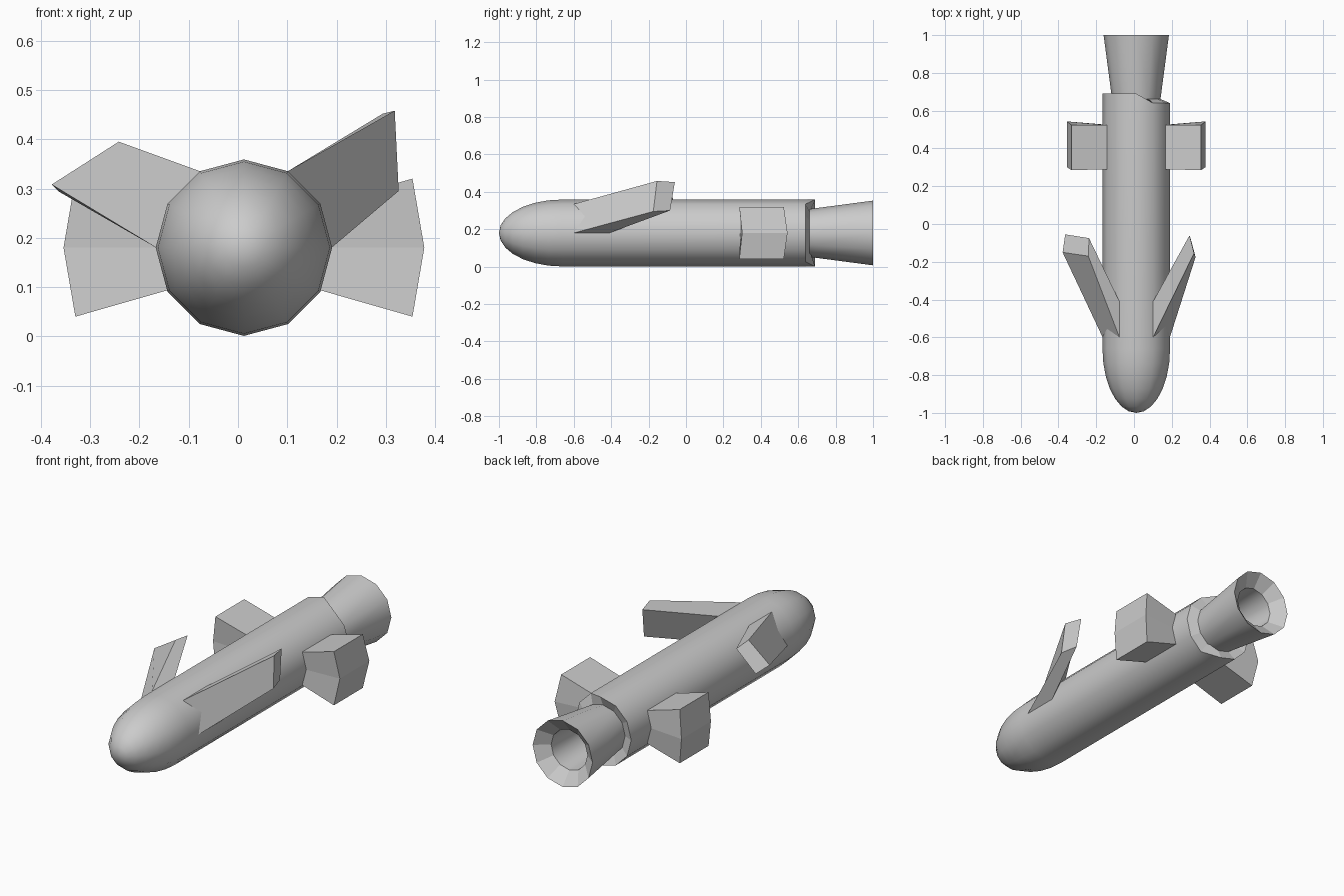
import bpy, bmesh, math
from mathutils import Vector

if "Cube" in bpy.data.objects:
    bpy.data.objects.remove(bpy.data.objects["Cube"])

CX, CZ, R, SIDES = 0.012, 0.18, 0.179, 12


def add_mesh(name, bm, smooth=False, flat_tag=None):
    bmesh.ops.recalc_face_normals(bm, faces=bm.faces)
    mesh = bpy.data.meshes.new(name)
    bm.to_mesh(mesh)
    bm.free()
    obj = bpy.data.objects.new(name, mesh)
    bpy.context.collection.objects.link(obj)
    if smooth:
        mesh.shade_smooth()
        mesh.set_sharp_from_angle(angle=math.radians(36))
    for p in mesh.polygons:
        if p.material_index == 1:      # index 1 only tags facets kept flat
            p.use_smooth = False
            p.material_index = 0
    return obj


def ring(bm, r, y):
    """Ring of points around the long axis; y may depend on the angle."""
    pts = []
    for i in range(SIDES):
        a = 2 * math.pi * i / SIDES
        yy = y(math.cos(a)) if callable(y) else y
        pts.append(bm.verts.new((CX + r * math.cos(a), yy, CZ + r * math.sin(a))))
    return pts


def lathe(name, profile, flat_segments=(), start_tip=None, cap_end=False):
    bm = bmesh.new()
    rings = [ring(bm, r, y) for r, y in profile]
    for s, (a, b) in enumerate(zip(rings, rings[1:])):
        for i in range(SIDES):
            j = (i + 1) % SIDES
            f = bm.faces.new((a[i], a[j], b[j], b[i]))
            f.material_index = 1 if s in flat_segments else 0
    if start_tip is not None:
        tip = bm.verts.new((CX, start_tip, CZ))
        for i in range(SIDES):
            bm.faces.new((tip, rings[0][(i + 1) % SIDES], rings[0][i]))
    if cap_end:
        bm.faces.new(rings[-1])
    return add_mesh(name, bm, smooth=True)


def block(name, loops):
    """Solid skin between a root loop and a tip loop."""
    bm = bmesh.new()
    a, b = [[bm.verts.new(Vector(p)) for p in loop] for loop in loops]
    n = len(a)
    for i in range(n):
        j = (i + 1) % n
        bm.faces.new((a[i], a[j], b[j], b[i]))
    # Cap both ends with strips joining the front and back edges
    for loop in (a, b):
        for i in range(n // 2 - 1):
            bm.faces.new((loop[i], loop[i + 1], loop[n - 2 - i], loop[n - 1 - i]))
    return add_mesh(name, bm)


# Fuselage: rounded nose, straight tube, uneven rear rim stepping in to the nozzle
nose = [(R * math.sin(t), -0.66 - 0.34 * math.cos(t))
        for t in (math.pi / 2 * k / 7 for k in range(1, 8))]
rim = lambda c: 0.64 if c > 0.1 else 0.69
lathe("fuselage", nose + [(R, 0.6), (R, rim), (0.12, 0.665)],
      flat_segments=(8,), start_tip=-1.0, cap_end=True)

# Hollow flared nozzle with a sloped faceted lip
lathe("exhaust_nozzle", [(0.125, 0.64), (0.132, 0.69), (0.173, 1.0),
                         (0.105, 0.945), (0.095, 0.72)],
      flat_segments=(2,), cap_end=True)

# Rear fins: two hull facets pulled outward, mirrored about the axis
for side, label in ((1, "right"), (-1, "left")):
    def fin(front, back, section):
        pts = [(CX + side * x, front[i], z) for i, (x, z) in enumerate(section)]
        pts += [(CX + side * x, back[i], z) for i, (x, z) in reversed(list(enumerate(section)))]
        return pts
    root = fin((0.29,) * 3, (0.525,) * 3, [(0.15, 0.265), (0.17, 0.18), (0.15, 0.095)])
    tip = fin((0.285, 0.30, 0.285), (0.523, 0.543, 0.523),
              [(0.342, 0.32), (0.366, 0.18), (0.342, 0.04)])
    block("rear_fin_" + label, (root, tip))

# Front swept fins: same root on each side, differently twisted tips
tips = {
    1: [(0.318, -0.155, 0.458), (0.326, -0.175, 0.295),
        (0.302, -0.085, 0.30), (0.294, -0.06, 0.452)],
    -1: [(-0.242, -0.17, 0.395), (-0.378, -0.15, 0.308),
         (-0.364, -0.055, 0.294), (-0.238, -0.075, 0.385)],
}
for side, label in ((1, "right"), (-1, "left")):
    root = [(CX + side * x, y, z) for x, y, z in
            ((0.089, -0.60, 0.335), (0.178, -0.60, 0.18),
             (0.178, -0.41, 0.18), (0.089, -0.41, 0.335))]
    block("front_fin_" + label, (root, tips[side]))
